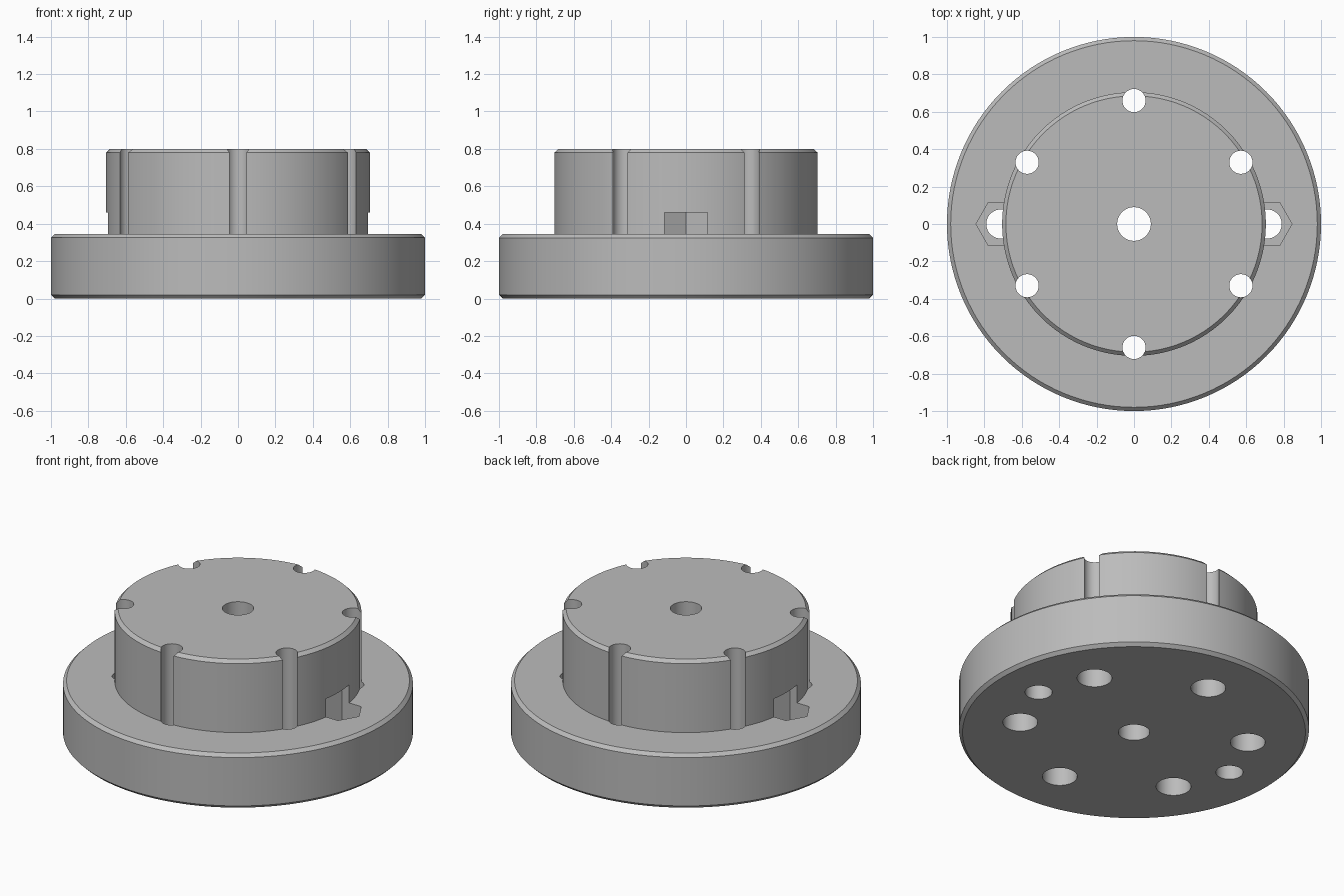
import bpy, bmesh
from math import cos, sin, pi, radians

old = bpy.data.objects.get("Cube")
if old:
    bpy.data.objects.remove(old)

grey = bpy.data.materials.new("plain_grey")
grey.use_nodes = True
colour = (0.5, 0.5, 0.5, 1)
grey.diffuse_color = colour
grey.node_tree.nodes["Principled BSDF"].inputs["Base Color"].default_value = colour


def turned(name, profile, sides, x=0, y=0):
    """Closed solid turned about a vertical axis from (radius, height) pairs."""
    bm = bmesh.new()
    rings = [[bm.verts.new((x + r * cos(2 * pi * i / sides),
                            y + r * sin(2 * pi * i / sides), z))
              for i in range(sides)] for r, z in profile]
    for low, high in zip(rings, rings[1:]):
        for i in range(sides):
            j = (i + 1) % sides
            bm.faces.new((low[i], low[j], high[j], high[i]))
    bm.faces.new(rings[0][::-1])
    bm.faces.new(rings[-1])
    bmesh.ops.recalc_face_normals(bm, faces=bm.faces)
    mesh = bpy.data.meshes.new(name)
    bm.to_mesh(mesh)
    bm.free()
    mesh.materials.append(grey)
    obj = bpy.data.objects.new(name, mesh)
    bpy.context.collection.objects.link(obj)
    return obj


# Flange and hub as one turned body with chamfered rims
flange, hub, height, step, chamfer = 1.0, 0.705, 0.8, 0.345, 0.02
body = turned("flanged_hub", [
    (flange - chamfer, 0), (flange, chamfer),
    (flange, step - chamfer), (flange - chamfer, step),
    (hub, step), (hub, height - chamfer), (hub - chamfer, height)], 128)

# Centre bore
cutters = [turned("centre_bore", [(0.09, -0.1), (0.09, 1)], 48)]

# Six screw channels, widened from below for the heads
for k in range(6):
    a = radians(90 + 60 * k)
    cutters.append(turned("screw_channel", [
        (0.1, -0.1), (0.1, 0.15), (0.062, 0.15), (0.062, 1)],
        32, 0.66 * cos(a), 0.66 * sin(a)))

# Two side holes with hexagonal nut pockets biting into the hub
for side in (-1, 1):
    cutters.append(turned("nut_pocket", [(0.133, 0.17), (0.133, 0.46)],
                          6, side * 0.712))
    cutters.append(turned("side_hole", [(0.078, -0.1), (0.078, 0.3)],
                          32, side * 0.712))

bpy.ops.object.select_all(action="DESELECT")
bpy.context.view_layer.objects.active = body
body.select_set(True)
for cutter in cutters:
    cutter.hide_render = True
    cut = body.modifiers.new(cutter.name, "BOOLEAN")
    cut.operation = "DIFFERENCE"
    cut.solver = "EXACT"
    cut.object = cutter
    bpy.ops.object.modifier_apply(modifier=cut.name)
    bpy.data.objects.remove(cutter)

bpy.ops.object.shade_smooth_by_angle(angle=radians(30))
